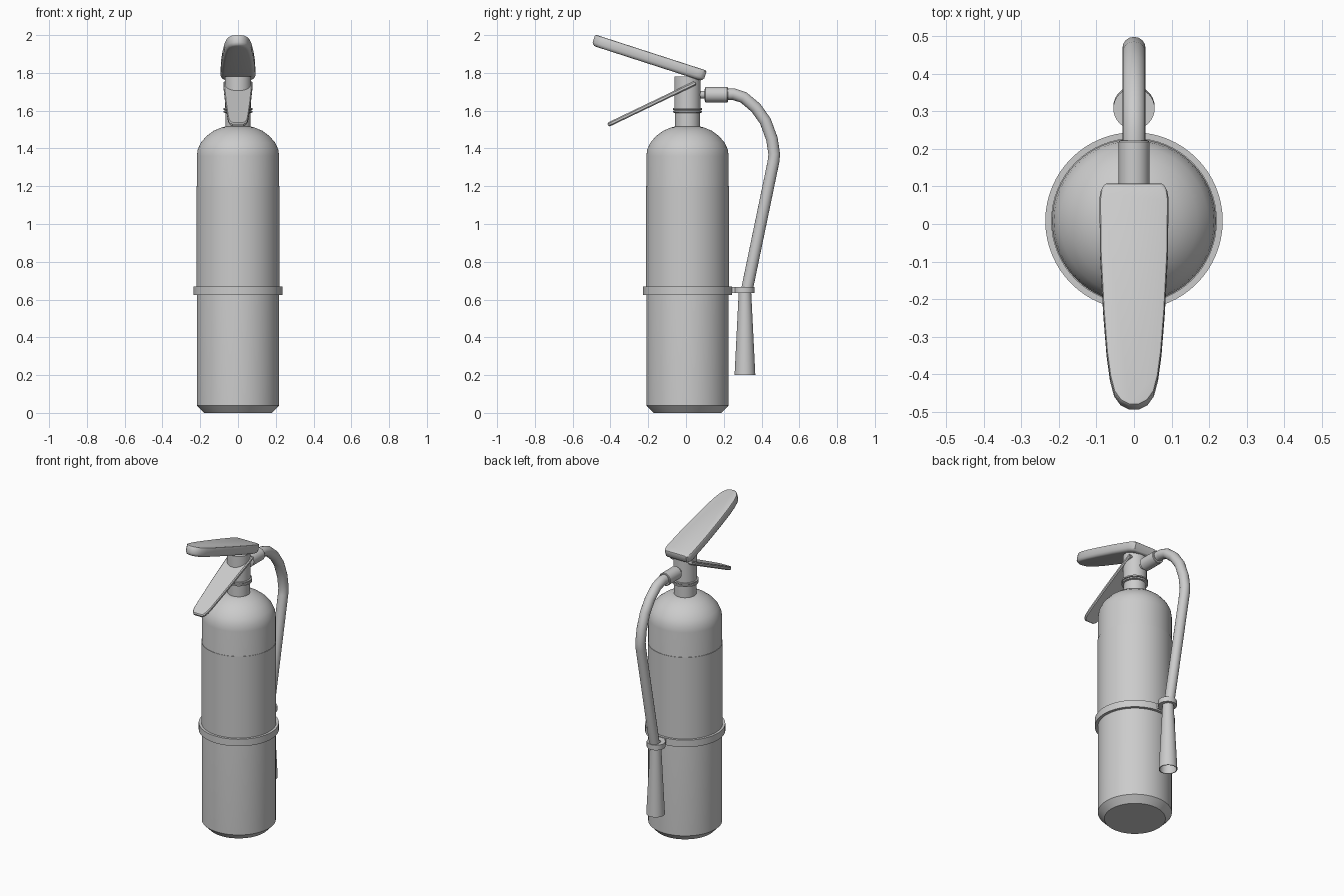
import bpy, bmesh, math
from mathutils import Vector, Matrix

if "Cube" in bpy.data.objects:
    bpy.data.objects.remove(bpy.data.objects["Cube"])

grey = bpy.data.materials.new("plain grey")
grey.diffuse_color = (0.6, 0.6, 0.6, 1)
grey.use_nodes = True
grey.node_tree.nodes["Principled BSDF"].inputs["Base Color"].default_value = grey.diffuse_color
CY = 0.008  # y of the tank axis


def finish(name, bm, angle=35):
    bmesh.ops.recalc_face_normals(bm, faces=bm.faces)
    me = bpy.data.meshes.new(name)
    bm.to_mesh(me)
    bm.free()
    me.materials.append(grey)
    ob = bpy.data.objects.new(name, me)
    bpy.context.collection.objects.link(ob)
    bpy.ops.object.select_all(action='DESELECT')
    ob.select_set(True)
    bpy.context.view_layer.objects.active = ob
    bpy.ops.object.shade_smooth_by_angle(angle=math.radians(angle))
    return ob


def lathe(name, profile, y=CY, n=64, closed=False, matrix=None):
    """Revolve (radius, height) points around a vertical axis."""
    bm = bmesh.new()
    rings = []
    for r, z in profile:
        rings.append([bm.verts.new((r * math.cos(2 * math.pi * i / n),
                                    r * math.sin(2 * math.pi * i / n), z)) for i in range(n)])
    pairs = list(zip(rings, rings[1:]))
    if closed:
        pairs.append((rings[-1], rings[0]))
    else:
        bm.faces.new(rings[0])
        bm.faces.new(rings[-1])
    for a, b in pairs:
        for i in range(n):
            j = (i + 1) % n
            bm.faces.new((a[i], a[j], b[j], b[i]))
    bm.transform(matrix or Matrix.Translation((0, y, 0)))
    return finish(name, bm)


def paddle(name, start, end, outline, layers):
    """Tapered handle: outline of (fraction, half width), stacked in (depth, inset) layers."""
    a, b = Vector((0, *start)), Vector((0, *end))
    length = (b - a).length
    d = (b - a).normalized()
    down = Vector((0, -d.z, d.y))
    wmax = max(w for _, w in outline)
    bm = bmesh.new()
    rings = []
    for depth, inset in layers:
        pts = []
        for side in (1, -1):
            for t, w in (outline if side == 1 else outline[::-1]):
                u = length / 2 + (t - 0.5) * (length - 2 * inset)
                p = a + d * u + down * depth
                p.x = side * w * (1 - inset / wmax)
                pts.append(bm.verts.new(p))
        rings.append(pts)
    bm.faces.new(rings[0])
    bm.faces.new(rings[-1])
    n = len(rings[0])
    for r, s in zip(rings, rings[1:]):
        for i in range(n):
            j = (i + 1) % n
            bm.faces.new((r[i], r[j], s[j], s[i]))
    return finish(name, bm)


# tank with chamfered foot and domed shoulder
lathe("tank", [(0.18, 0), (0.218, 0.04), (0.218, 1.36), (0.213, 1.395), (0.197, 1.43),
               (0.168, 1.464), (0.13, 1.493), (0.09, 1.51), (0.066, 1.516)])
# thin wrap-around label
lathe("label", [(0.2175, 0.67), (0.2205, 0.67), (0.2205, 1.2), (0.2175, 1.2)], closed=True)
# strap around the tank
lathe("strap", [(0.217, 0.625), (0.236, 0.625), (0.236, 0.67), (0.217, 0.67)], closed=True)

# valve neck, collar rings and head
lathe("valve", [(0.066, 1.5), (0.066, 1.588), (0.078, 1.59), (0.078, 1.599), (0.07, 1.6),
                (0.07, 1.604), (0.078, 1.605), (0.078, 1.613), (0.07, 1.615), (0.07, 1.78)], n=48)

# squeeze lever above and carrying handle below
paddle("upper_lever", (0.11, 1.812), (-0.481, 2.003),
       [(0, .074), (.012, .082), (.035, .089), (.07, .092), (.32, .09), (.57, .082), (.76, .073),
        (.87, .064), (.94, .053), (.98, .036), (1, .013)],
       [(0, .008), (.002, .003), (.007, 0), (.042, 0), (.053, .006), (.058, .013), (.06, .022)])
paddle("carry_handle", (0.045, 1.757), (-0.418, 1.535),
       [(0, .078), (.1, .077), (.5, .067), (.85, .055), (.93, .05), (.98, .041), (1, .03)],
       [(0, .006), (.006, 0), (.017, 0), (.023, .006)])

# hose connector and fitting, lying along y
along_y = Matrix.Translation((0, 0, 1.685)) @ Matrix.Rotation(-math.pi / 2, 4, 'X')
lathe("hose_fitting", [(0.02, 0.06), (0.02, 0.098), (0.036, 0.1), (0.041, 0.104),
                       (0.041, 0.218), (0.038, 0.222)], n=32, matrix=along_y)

# hose
path = [(0.2, 1.687), (0.25, 1.688), (0.305, 1.67), (0.37, 1.615), (0.42, 1.545),
        (0.455, 1.45), (0.467, 1.37), (0.463, 1.33), (0.32, 0.64)]
cu = bpy.data.curves.new("hose", 'CURVE')
cu.dimensions = '3D'
cu.bevel_depth = 0.031
cu.bevel_resolution = 6
cu.use_fill_caps = True
sp = cu.splines.new('POLY')
sp.points.add(len(path) - 1)
for p, (y, z) in zip(sp.points, path):
    p.co = (0, y, z, 1)
tmp = bpy.data.objects.new("hose_path", cu)
bpy.context.collection.objects.link(tmp)
bpy.context.view_layer.update()
bm = bmesh.new()
bm.from_mesh(tmp.to_mesh())
tmp.to_mesh_clear()
bpy.data.objects.remove(tmp)
finish("hose", bm, 40)

# hollow nozzle
lathe("nozzle", [(0.032, 0.66), (0.055, 0.2), (0.05, 0.2), (0.028, 0.62)], y=0.312, n=32)

# clip that holds the nozzle to the strap
lathe("nozzle_clip", [(0.028, 0.634), (0.055, 0.634), (0.055, 0.667), (0.028, 0.667)],
      y=0.307, n=32, closed=True)
bm = bmesh.new()
bmesh.ops.create_cube(bm, size=1, matrix=Matrix.Translation((0, 0.25, 0.65)) @
                      Matrix.Diagonal((0.05, 0.04, 0.032, 1)))
finish("clip_bridge", bm)
